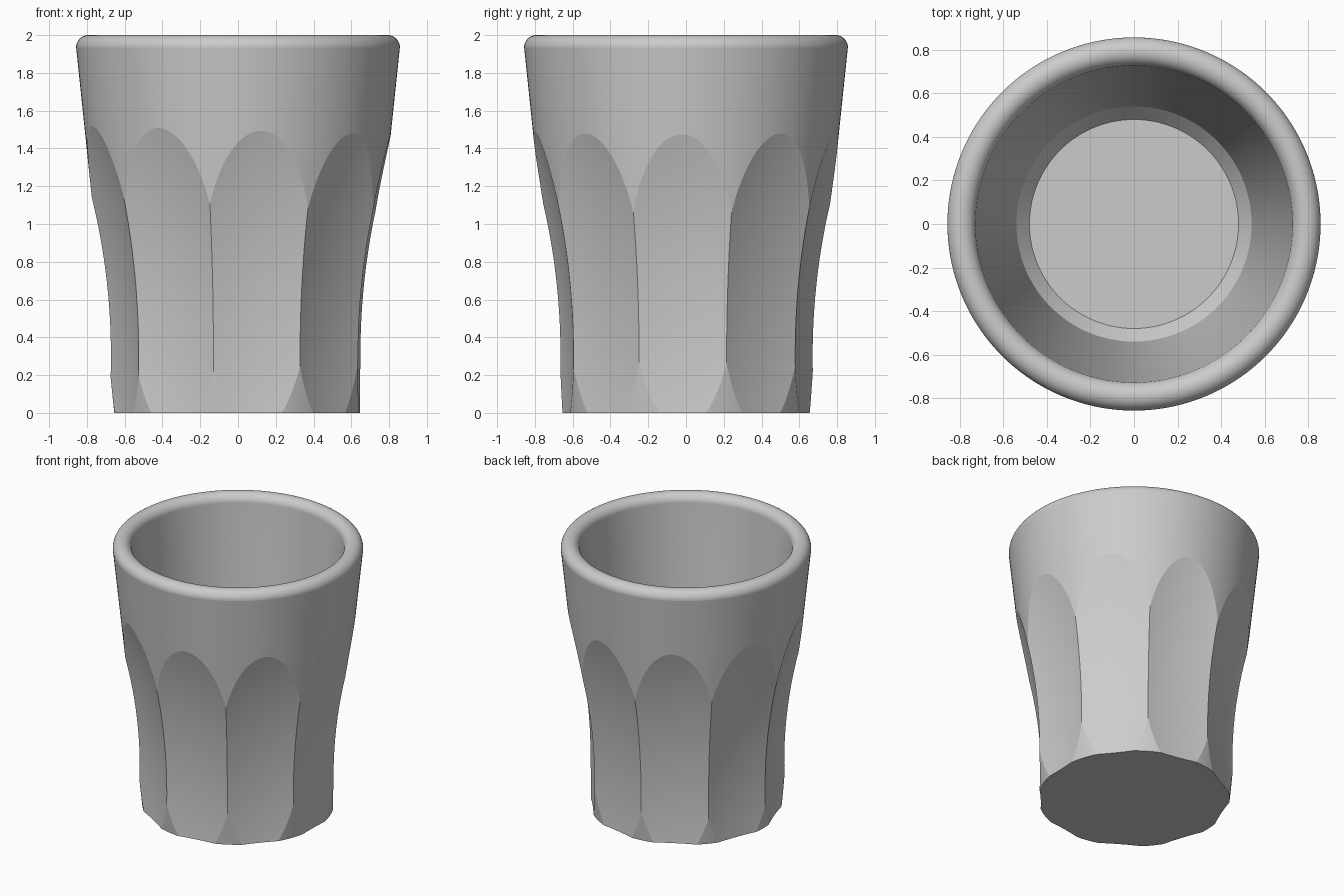
import bpy, bmesh, math
from mathutils import Matrix

if "Cube" in bpy.data.objects:
    bpy.data.objects.remove(bpy.data.objects["Cube"])

SEGS = 144
FLUTES = 9


def new_object(name, bm):
    bmesh.ops.recalc_face_normals(bm, faces=bm.faces)
    mesh = bpy.data.meshes.new(name)
    bm.to_mesh(mesh)
    bm.free()
    obj = bpy.data.objects.new(name, mesh)
    bpy.context.collection.objects.link(obj)
    return obj


def lathe(name, profile):
    bm = bmesh.new()
    verts = [bm.verts.new((r, 0, z)) for r, z in profile]
    edges = [bm.edges.new(pair) for pair in zip(verts, verts[1:])]
    bmesh.ops.spin(bm, geom=verts + edges, cent=(0, 0, 0), axis=(0, 0, 1),
                   angle=math.tau, steps=SEGS)
    bmesh.ops.remove_doubles(bm, verts=bm.verts, dist=1e-5)
    return new_object(name, bm)


def flute_cutter(angle):
    # block whose inner face is a gentle ellipsoid patch
    nx, nz = 24, 56
    a, b, depth = 2.0, 2.83, 0.6235
    bm = bmesh.new()
    rows = []
    for j in range(nz + 1):
        z = -0.1 + 1.85 * j / nz
        row = []
        for i in range(nx + 1):
            y = -0.34 + 0.68 * i / nx
            x = depth + a - a * math.sqrt(1 - (y / a) ** 2 - ((z - 0.3) / b) ** 2)
            row.append(bm.verts.new((x, y, z)))
        rows.append(row)
    faces = [bm.faces.new((rows[j][i], rows[j][i + 1], rows[j + 1][i + 1], rows[j + 1][i]))
             for j in range(nz) for i in range(nx)]
    # close the block on the outside
    out = bmesh.ops.extrude_face_region(bm, geom=faces, use_keep_orig=True)
    for v in out["geom"]:
        if isinstance(v, bmesh.types.BMVert):
            v.co.x = 1.3
    bm.transform(Matrix.Translation((0.005, 0, 0)) @ Matrix.Rotation(angle, 4, 'Z'))
    obj = new_object("flute_cutter", bm)
    obj.hide_render = True
    return obj


# tumbler body: base, tapered wall, full round rim, inner wall, chamfered floor
profile = [(0, 0)]
profile += [(0.655 + 0.202 * t / 12, 1.935 * t / 12) for t in range(12)]
profile += [(0.792 + 0.065 * math.cos(math.pi * k / 36),
             1.935 + 0.065 * math.sin(math.pi * k / 36)) for k in range(37)]
profile += [(0.54, 0.2), (0.48, 0.13), (0, 0.13)]
tumbler = lathe("tumbler", profile)

# nine flutes cut around the lower wall
for n in range(FLUTES):
    cutter = flute_cutter(math.radians(-1.5) + math.tau * n / FLUTES)
    mod = tumbler.modifiers.new("flute", 'BOOLEAN')
    mod.operation = 'DIFFERENCE'
    mod.solver = 'EXACT'
    mod.object = cutter
    bpy.context.view_layer.objects.active = tumbler
    bpy.ops.object.modifier_apply(modifier=mod.name)
    bpy.data.objects.remove(cutter)

# smooth walls with crisp flute edges
bpy.ops.object.select_all(action='DESELECT')
tumbler.select_set(True)
bpy.context.view_layer.objects.active = tumbler
bpy.ops.object.shade_smooth_by_angle(angle=math.radians(7))
